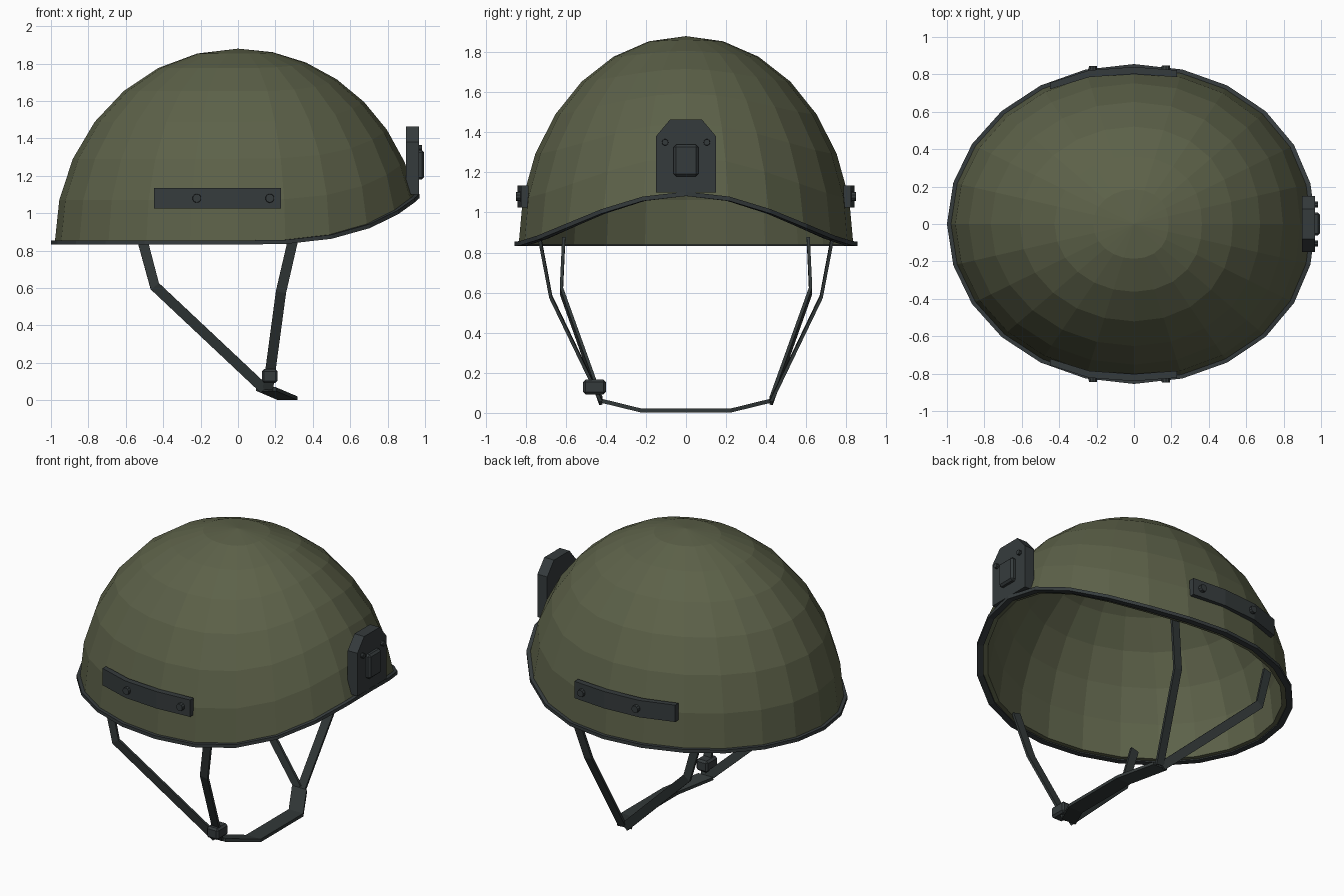
import bpy, bmesh, math
from mathutils import Vector as V

if "Cube" in bpy.data.objects:
    bpy.data.objects.remove(bpy.data.objects["Cube"])


def material(name, rgb):
    m = bpy.data.materials.new(name)
    m.diffuse_color = (*rgb, 1)
    m.use_nodes = True
    m.node_tree.nodes["Principled BSDF"].inputs["Base Color"].default_value = m.diffuse_color
    return m


GREEN = material("olive green", (0.108, 0.120, 0.066))
DARK = material("dark slate", (0.036, 0.044, 0.046))
STRAP = material("strap grey", (0.032, 0.040, 0.040))

SEG, RINGS, BASE = 24, 7, 0.84
RX, RY, RZ, WALL = 0.98, 0.835, 1.04, 0.045


def finish(name, bm, mat, bevel=0):
    bmesh.ops.recalc_face_normals(bm, faces=bm.faces)
    me = bpy.data.meshes.new(name)
    bm.to_mesh(me)
    bm.free()
    me.materials.append(mat)
    ob = bpy.data.objects.new(name, me)
    bpy.context.collection.objects.link(ob)
    if bevel:
        b = ob.modifiers.new("bevel", 'BEVEL')
        b.width, b.segments = bevel, 1
    return ob


def loft(name, sections, mat, closed=False):
    """Bridge equal cross-sections into a solid or a closed loop."""
    bm = bmesh.new()
    rows = [[bm.verts.new(p) for p in s] for s in sections]
    n = len(rows[0])
    pairs = list(zip(rows, rows[1:])) + ([(rows[-1], rows[0])] if closed else [])
    for a, b in pairs:
        for i in range(n):
            j = (i + 1) % n
            bm.faces.new((a[i], a[j], b[j], b[i]))
    if not closed:
        bm.faces.new(rows[0])
        bm.faces.new(rows[-1])
    return finish(name, bm, mat)


def dome_point(a, f, inset=0.0):
    """Point on the dome at angle a, fraction f from crown to brow-cut edge."""
    rise = 0.25 * max(0, math.cos(a)) ** 3
    h = RZ - inset
    t = f * math.acos(rise / h)
    return V(((RX - inset) * math.sin(t) * math.cos(a),
              (RY - inset) * math.sin(t) * math.sin(a), BASE + h * math.cos(t)))


angles = [2 * math.pi * i / SEG for i in range(SEG)]

# Helmet shell: outer and inner skins joined along the edge
bm = bmesh.new()
edges = []
for inset in (0, WALL):
    crown = bm.verts.new((0, 0, BASE + RZ - inset))
    rows = [[bm.verts.new(dome_point(a, r / RINGS, inset)) for a in angles]
            for r in range(1, RINGS + 1)]
    for i in range(SEG):
        j = (i + 1) % SEG
        bm.faces.new((crown, rows[0][i], rows[0][j]))
        for a, b in zip(rows, rows[1:]):
            bm.faces.new((a[i], b[i], b[j], a[j]))
    edges.append(rows[-1])
for i in range(SEG):
    j = (i + 1) % SEG
    bm.faces.new((edges[0][i], edges[1][i], edges[1][j], edges[0][j]))
finish("helmet_shell", bm, GREEN)

# Edge trim
trim = []
for a in angles:
    p, out = dome_point(a, 1), V((math.cos(a), math.sin(a), 0))
    trim.append([p + out * o + V((0, 0, z)) for o, z in
                 ((-0.018, -0.008), (0.02, -0.008), (0.02, 0.014), (-0.018, 0.014))])
loft("edge_trim", trim, DARK, closed=True)


def box(name, lo, hi, mat, bevel=0):
    bm = bmesh.new()
    bmesh.ops.create_cube(bm, size=1)
    for v in bm.verts:
        v.co = [(l + h) / 2 + c * (h - l) for l, h, c in zip(lo, hi, v.co)]
    return finish(name, bm, mat, bevel)


def bolt(name, centre, axis, radius, depth, mat):
    bm = bmesh.new()
    bmesh.ops.create_cone(bm, cap_ends=True, segments=10, radius1=radius,
                          radius2=radius * 0.9, depth=depth)
    rot = V((0, 0, 1)).rotation_difference(V(axis))
    for v in bm.verts:
        v.co = rot @ v.co + V(centre)
    return finish(name, bm, mat)


# Front mount: chamfered plate, raised block and two bolts
outline = [(-0.15, 1.1), (0.15, 1.1), (0.15, 1.38), (0.08, 1.463),
           (-0.08, 1.463), (-0.15, 1.38)]
loft("front_mount_plate", [[(x, y, z) for y, z in outline] for x in (0.897, 0.967)], DARK)
box("front_mount_block", (0.95, -0.062, 1.18), (0.995, 0.062, 1.338), DARK, 0.012)
for s in (-1, 1):
    bolt("front_mount_bolt", (0.97, s * 0.104, 1.35), (1, 0, 0), 0.017, 0.03, DARK)


def strap(name, pts, width, thick, thin=None, wide=None):
    """Flat band along a path, set by its thin or its wide axis."""
    pts = [V(p) for p in pts]
    sections = []
    for i, p in enumerate(pts):
        t = (pts[min(i + 1, len(pts) - 1)] - pts[max(i - 1, 0)]).normalized()
        w = V(wide) if wide else t.cross(V(thin)).normalized()
        n = w.cross(t).normalized()
        w, n = w * width / 2, n * thick / 2
        sections.append([p - w - n, p + w - n, p + w + n, p - w + n])
    return loft(name, sections, STRAP)


for s, side in ((-1, "right"), (1, "left")):
    # Side rail hugging the shell
    rail = []
    for x, y in ((-0.45, 0.72), (-0.24, 0.785), (0.0, 0.802), (0.23, 0.785)):
        out = V((x * 0.7, y, 0)).normalized() * 0.038
        lo, hi = V((x, y, 1.025)), V((x, y, 1.135))
        rail.append([V((q.x, q.y * s, q.z)) for q in
                     (lo, V((x, y + out.y, 1.025)), V((x, y + out.y, 1.135)), hi)])
    loft(side + "_rail", rail, DARK)
    for x, y in ((-0.22, 0.827), (0.17, 0.831)):
        bolt(side + "_rail_bolt", (x, s * y, 1.08), (0, s, 0), 0.025, 0.035, DARK)
    # Side straps
    strap(side + "_rear_strap", [(-0.515, s * 0.61, 0.87), (-0.445, s * 0.622, 0.61),
                                 (0.14, s * 0.425, 0.06)], 0.055, 0.016, thin=(0, 1, 0))
    strap(side + "_front_strap", [(0.297, s * 0.73, 0.87), (0.23, s * 0.675, 0.58),
                                  (0.16, s * 0.425, 0.06)], 0.055, 0.016, thin=(0, 1, 0))

# Chin strap and buckle
strap("chin_strap", [(0.15, -0.42, 0.06), (0.265, -0.22, 0.011), (0.265, 0.22, 0.011),
                     (0.15, 0.42, 0.06)], 0.105, 0.02, wide=(1, 0, 0))
box("buckle", (0.128, -0.513, 0.092), (0.212, -0.4, 0.166), DARK, 0.012)
